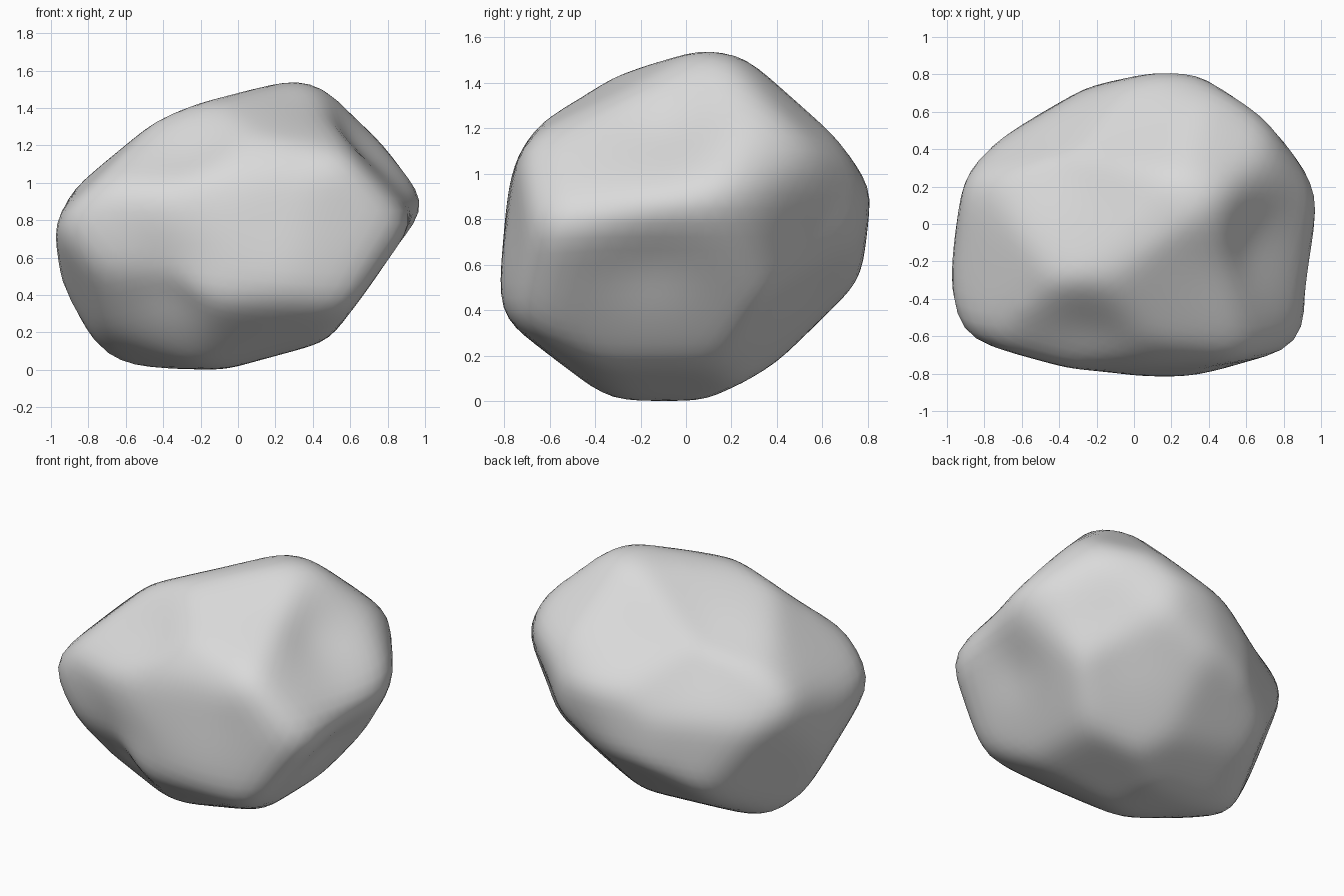
import bpy
import bmesh
from math import radians, sin, cos, exp
from mathutils import Vector
from mathutils.geometry import convex_hull_2d

default_cube = bpy.data.objects.get("Cube")
if default_cube:
    bpy.data.objects.remove(default_cube, do_unlink=True)

CENTRE_HEIGHT = .78

# Outline profiles of the boulder, as points around its centre
front_outline = [(-1, -.1), (-.95, .12), (-.48, .54), (-.24, .64), (.32, .78), (.47, .73), (.95, .26),
                 (1, .12), (.98, .02), (.48, -.63), (-.07, -.78), (-.67, -.77), (-.8, -.65), (-.89, -.5)]
side_outline = [(-.82, -.34), (-.8, .08), (-.74, .31), (-.64, .44), (-.38, .62), (.02, .78), (.31, .72),
                (.63, .43), (.82, .15), (.77, -.25), (.37, -.64), (.12, -.78), (-.37, -.78), (-.74, -.49)]
top_outline = [(-1, -.42), (-.92, .25), (-.76, .44), (-.26, .73), (.12, .82), (.31, .82), (.66, .6),
               (.94, .28), (1, .03), (.92, -.53), (.82, -.68), (.3, -.82), (-.34, -.8), (-.91, -.6)]
front_diagonal = [(-1.09, -.08), (-1.05, .13), (-.53, .52), (.23, .69), (.4, .69), (.88, .36),
                  (.93, 0), (.72, -.45), (.16, -.82), (-.38, -.77), (-.88, -.37)]
back_diagonal = [(-.93, .26), (-.83, .45), (-.51, .7), (-.28, .77), (.29, .67), (1.01, .19),
                 (1.09, -.09), (.65, -.79), (.5, -.88), (-.26, -.69), (-.76, -.26)]
under_diagonal = [(-1.06, .13), (-1.06, -.01), (-.88, -.5), (-.08, -.87), (.56, -.85), (.85, -.19),
                  (.85, -.09), (.54, .42), (0, .82), (-.22, .86), (-.46, .68)]

# Weathered hollows: place, depth, width
hollows = [((.61, -.1, .42), .07, .32),      # above the side ridge
           ((.85, -.2, -.15), .05, .25),     # below the side ridge
           ((-.45, -.75, -.32), .09, .28),   # low on the front
           ((.35, -.8, .2), .03, .3),        # upper front
           ((-.25, -.65, .35), .05, .3),     # front shoulder
           ((-.42, .46, .52), .06, .38),     # back shoulder
           ((.58, .55, -.1), .05, .35)]      # back corner


def chisel_planes(azimuth, elevation, outline):
    """Turn each edge of an outline into a cutting plane (normal, distance)."""
    a, e = radians(azimuth), radians(elevation)
    right = Vector((-sin(a), cos(a), 0))
    up = Vector((-sin(e) * cos(a), -sin(e) * sin(a), cos(e)))
    points = [Vector(p) for p in outline]
    hull = [points[i] for i in convex_hull_2d(points)]
    planes = []
    for p, q in zip(hull, hull[1:] + hull[:1]):
        edge = q - p
        if edge.length < .001:
            continue
        normal = Vector((edge.y, -edge.x)).normalized()
        if normal.dot(p) < 0:
            normal.negate()
        planes.append((right * normal.x + up * normal.y, normal.dot(p)))
    return planes


def carve(verts, planes, reach):
    """Pull every vertex along its own ray onto the nearest cutting plane."""
    cuts = [(n / d) for (n, _), d in zip(planes, reach)]
    for v in verts:
        ray = v.co.normalized()
        v.co = ray / max(cut.dot(ray) for cut in cuts)


def dent(verts, place, depth, width):
    """Press a soft hollow into the surface."""
    centre = Vector(place)
    for v in verts:
        fall = exp(-((v.co - centre).length / width) ** 2)
        v.co -= v.co.normalized() * depth * fall


def soften(bm, rounds):
    for _ in range(rounds):
        bmesh.ops.smooth_vert(bm, verts=bm.verts, factor=.5,
                              use_axis_x=True, use_axis_y=True, use_axis_z=True)


def make_boulder(planes, reach):
    """Chisel a ball, wear the hollows into it and round its edges."""
    bm = bmesh.new()
    bmesh.ops.create_icosphere(bm, subdivisions=5, radius=1)
    carve(bm.verts, planes, reach)
    soften(bm, 2)
    for place, depth, width in hollows:
        dent(bm.verts, place, depth, width)
    soften(bm, 3)
    return bm


planes = (chisel_planes(-90, 0, front_outline)
          + chisel_planes(0, 0, side_outline)
          + chisel_planes(-90, 90, top_outline)
          + chisel_planes(-54, 25, front_diagonal)
          + chisel_planes(126, 25, back_diagonal)
          + chisel_planes(48, -28, under_diagonal))

# Set the cuts further out where rounding wears the edges back
reach = [d for _, d in planes]
for _ in range(8):
    trial = make_boulder(planes, reach)
    points = [v.co.copy() for v in trial.verts]
    trial.free()
    for i, (n, d) in enumerate(planes):
        worn = d - max(n.dot(p) for p in points)
        reach[i] = min(reach[i] + worn * .8, d + .2)

# Boulder body, resting on the ground
bm = make_boulder(planes, reach)
bmesh.ops.translate(bm, verts=bm.verts, vec=(0, 0, CENTRE_HEIGHT))
mesh = bpy.data.meshes.new("boulder")
bm.to_mesh(mesh)
bm.free()
mesh.shade_smooth()
boulder = bpy.data.objects.new("boulder", mesh)
bpy.context.collection.objects.link(boulder)

# Plain stone colour
stone = bpy.data.materials.new("stone_grey")
stone.use_nodes = True
grey = (.7, .7, .7, 1)
stone.diffuse_color = grey
for node in stone.node_tree.nodes:
    if node.type == "BSDF_PRINCIPLED":
        node.inputs["Base Color"].default_value = grey
        node.inputs["Roughness"].default_value = .9
mesh.materials.append(stone)
